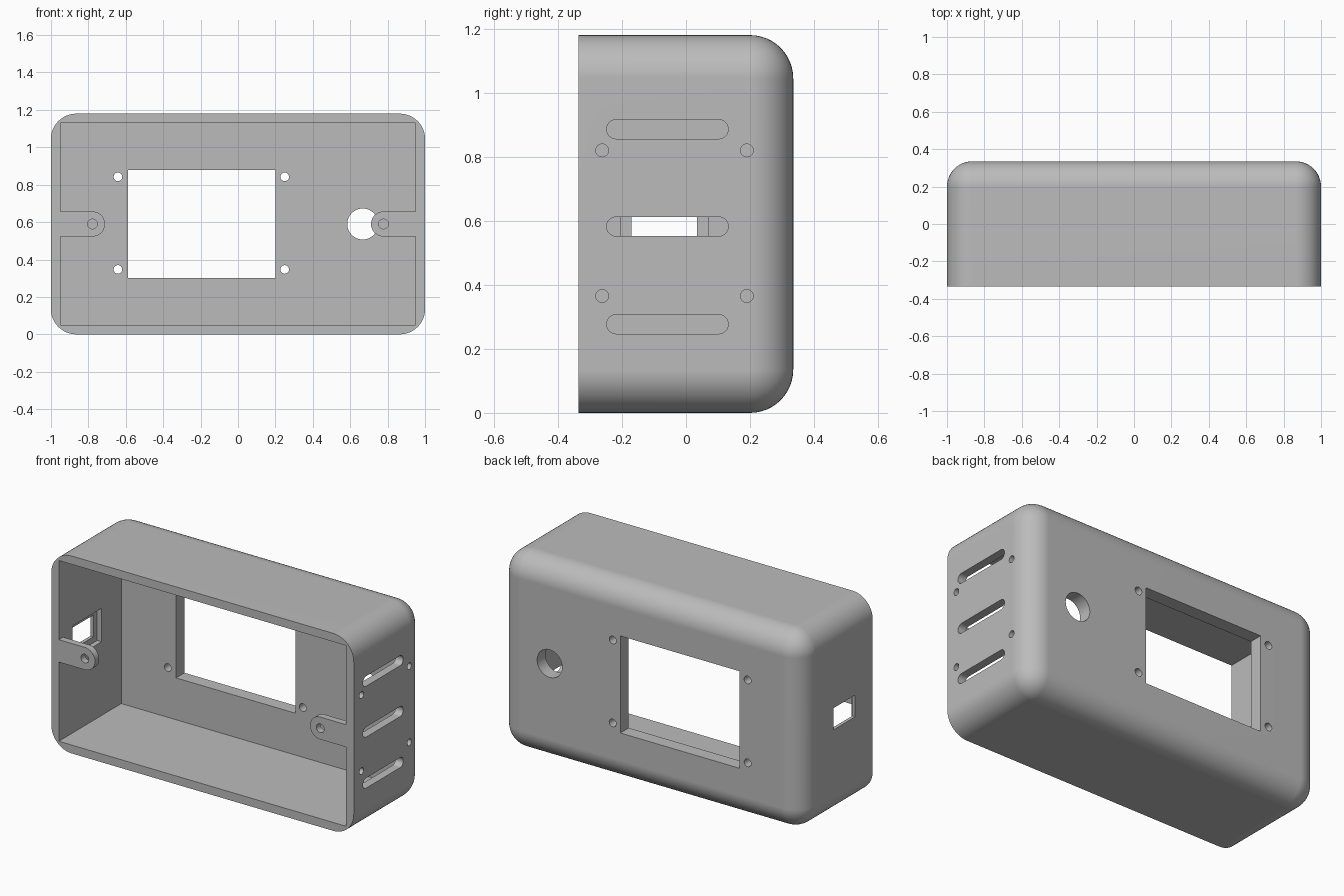
import bpy, bmesh, math

cube = bpy.data.objects.get("Cube")
if cube:
    bpy.data.objects.remove(cube, do_unlink=True)

grey = bpy.data.materials.new("plain_grey")
grey.use_nodes = True
grey.diffuse_color = (0.5, 0.5, 0.5, 1)
grey.node_tree.nodes["Principled BSDF"].inputs["Base Color"].default_value = (0.5, 0.5, 0.5, 1)

HEIGHT, FRONT, BACK = 1.18, -0.335, 0.335
MID = HEIGHT / 2
WALL, INNER_BACK = 0.05, 0.255


def to_object(bm, name):
    bmesh.ops.recalc_face_normals(bm, faces=bm.faces)
    mesh = bpy.data.meshes.new(name)
    bm.to_mesh(mesh)
    bm.free()
    mesh.materials.append(grey)
    obj = bpy.data.objects.new(name, mesh)
    bpy.context.collection.objects.link(obj)
    return obj


def rect(u0, u1, v0, v1):
    return [(u0, v0), (u1, v0), (u1, v1), (u0, v1)]


def stadium(u0, u1, v, r, steps=16):
    """Slot outline between two end centres; a circle when they coincide."""
    pts = []
    for centre, start in ((u1, -math.pi / 2), (u0, math.pi / 2)):
        for i in range(steps + 1):
            a = start + math.pi * i / steps
            pts.append((centre + r * math.cos(a), v + r * math.sin(a)))
    if u0 == u1:
        pts = pts[:steps] + pts[steps + 1:-1]
    return pts


def prism(name, outline, axis, d0, d1):
    """Extrude an outline along x (outline is y, z) or y (outline is x, z)."""
    bm = bmesh.new()
    place = (lambda u, v: (d0, u, v)) if axis == "x" else (lambda u, v: (u, d0, v))
    face = bm.faces.new([bm.verts.new(place(u, v)) for u, v in outline])
    new = bmesh.ops.extrude_face_region(bm, geom=[face])["geom"]
    move = (d1 - d0, 0, 0) if axis == "x" else (0, d1 - d0, 0)
    bmesh.ops.translate(bm, vec=move, verts=[g for g in new if isinstance(g, bmesh.types.BMVert)])
    return to_object(bm, name)


def cut(target, outline, axis, d0, d1):
    cutter = prism("cutter", outline, axis, d0, d1)
    mod = target.modifiers.new("cut", "BOOLEAN")
    mod.operation, mod.solver, mod.object = "DIFFERENCE", "EXACT", cutter
    activate(target)
    bpy.ops.object.modifier_apply(modifier=mod.name)
    bpy.data.objects.remove(cutter, do_unlink=True)


def activate(obj):
    bpy.ops.object.select_all(action="DESELECT")
    obj.select_set(True)
    bpy.context.view_layer.objects.active = obj


def finish(obj):
    activate(obj)
    bpy.ops.object.shade_smooth_by_angle(angle=math.radians(30))
    obj.modifiers.new("weighted_normals", "WEIGHTED_NORMAL").keep_sharp = True


# Shell: block rounded everywhere except around the open front
case = prism("case_shell", rect(-1, 1, 0, HEIGHT), "y", FRONT, BACK)
bm = bmesh.new()
bm.from_mesh(case.data)
edges = [e for e in bm.edges if any(v.co.y > 0 for v in e.verts)]
bmesh.ops.bevel(bm, geom=edges, offset=0.135, segments=12, profile=0.5, affect="EDGES")
bm.to_mesh(case.data)
bm.free()

# Cavity open to the front
cut(case, rect(-1 + WALL, 1 - WALL, WALL, HEIGHT - WALL), "y", FRONT - 0.1, INNER_BACK)

# Back wall: window, its four screw holes and a round opening
cut(case, rect(-0.588, 0.2, 0.3, 0.88), "y", 0.1, 0.5)
for x in (-0.642, 0.25):
    for z in (0.347, 0.842):
        cut(case, stadium(x, x, z, 0.023), "y", 0.1, 0.5)
cut(case, stadium(0.667, 0.667, MID, 0.083), "y", 0.1, 0.5)

# Left wall: three vent slots and four screw holes
for z in (0.277, 0.582, 0.886):
    cut(case, stadium(-0.218, 0.102, z, 0.03), "x", 0.8, 1.2)
for y in (-0.262, 0.19):
    for z in (0.365, 0.82):
        cut(case, stadium(y, y, z, 0.02), "x", 0.8, 1.2)

# Right wall: socket hole with a wider recess on the inside
cut(case, rect(-0.17, 0.035, MID - 0.065, MID + 0.065), "x", -1.2, -0.8)
cut(case, rect(-0.205, 0.07, MID - 0.1, MID + 0.1), "x", -0.98, -0.8)
finish(case)

# Screw tabs flush with the front rim
for side, name in ((1, "left_screw_tab"), (-1, "right_screw_tab")):
    arc = [p for p in stadium(-0.778, -0.778, MID, 0.067) if p[0] > -0.7781]
    outline = [(-0.95, MID - 0.067)] + arc + [(-0.95, MID + 0.067)]
    if not any(abs(v - MID - 0.067) < 0.001 for u, v in arc):
        outline.insert(-1, (-0.778, MID + 0.067))
    tab = prism(name, [(-side * u, v) for u, v in outline], "y", FRONT, FRONT + 0.04)
    cut(tab, stadium(side * 0.778, side * 0.778, MID, 0.026), "y", FRONT - 0.1, FRONT + 0.1)
    finish(tab)
